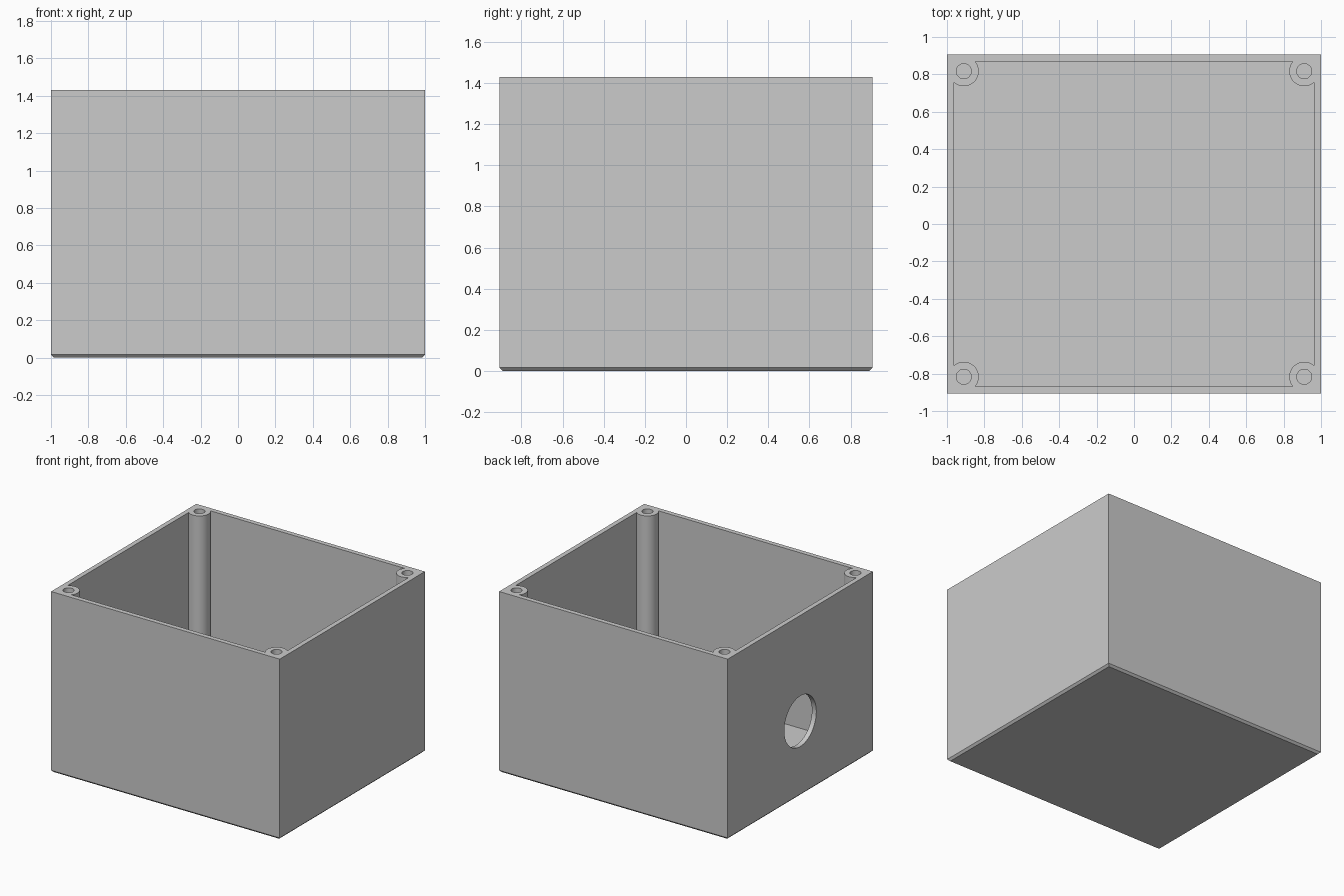
import bpy

cube = bpy.data.objects.get("Cube")
if cube:
    bpy.data.objects.remove(cube, do_unlink=True)

HX, HY, H = 1.0, 0.907, 1.43      # half width, half depth, height
WALL, FLOOR, CHAMFER = 0.038, 0.042, 0.016
POST_INSET, POST_R, SCREW_R = 0.09, 0.08, 0.04

grey = bpy.data.materials.new("light_grey")
grey.use_nodes = True
colour = (0.6, 0.6, 0.6, 1)
grey.diffuse_color = colour
grey.node_tree.nodes["Principled BSDF"].inputs["Base Color"].default_value = colour


def box(name, hx, hy, z0, z1):
    bpy.ops.mesh.primitive_cube_add(size=2, location=(0, 0, (z0 + z1) / 2))
    ob = bpy.context.object
    ob.name = name
    ob.scale = (hx, hy, (z1 - z0) / 2)
    bpy.ops.object.transform_apply(location=True, scale=True)
    ob.data.materials.append(grey)
    return ob


def cylinder(name, r, depth, loc, rot=(0, 0, 0)):
    bpy.ops.mesh.primitive_cylinder_add(vertices=64, radius=r, depth=depth,
                                        location=loc, rotation=rot)
    ob = bpy.context.object
    ob.name = name
    bpy.ops.object.transform_apply(location=True, rotation=True, scale=True)
    ob.data.materials.append(grey)
    return ob


def combine(target, tool, operation):
    bpy.context.view_layer.objects.active = target
    mod = target.modifiers.new(operation, "BOOLEAN")
    mod.operation, mod.object, mod.solver = operation, tool, "EXACT"
    bpy.ops.object.modifier_apply(modifier=mod.name)
    bpy.data.objects.remove(tool, do_unlink=True)


# Outer block with a chamfered bottom rim
body = box("enclosure_body", HX, HY, 0, H)
for v in body.data.vertices:
    if v.co.z < H / 2:
        v.co.z = CHAMFER
foot = box("foot", HX, HY, 0, CHAMFER)
for v in foot.data.vertices:
    if v.co.z < CHAMFER / 2:
        v.co.x *= (HX - CHAMFER) / HX
        v.co.y *= (HY - CHAMFER) / HY
combine(body, foot, "UNION")

# Hollow interior, open at the top
combine(body, box("cavity", HX - WALL, HY - WALL, FLOOR, H + 0.2), "DIFFERENCE")

# Corner screw posts, each with a bore
corners = [(sx * (HX - POST_INSET), sy * (HY - POST_INSET))
           for sx in (-1, 1) for sy in (-1, 1)]
z0 = FLOOR / 2
for x, y in corners:
    combine(body, cylinder("post", POST_R, H - z0, (x, y, (H + z0) / 2)), "UNION")
for x, y in corners:
    depth = H - FLOOR
    combine(body, cylinder("bore", SCREW_R, depth + 0.1,
                           (x, y, FLOOR + (depth + 0.1) / 2)), "DIFFERENCE")

# Cable opening through one side wall
combine(body, cylinder("cable_hole", 0.2, 0.2, (-HX, 0, 0.593), (0, 1.5708, 0)),
        "DIFFERENCE")

bpy.ops.object.select_all(action="DESELECT")
body.select_set(True)
bpy.context.view_layer.objects.active = body
bpy.ops.object.shade_smooth_by_angle()
